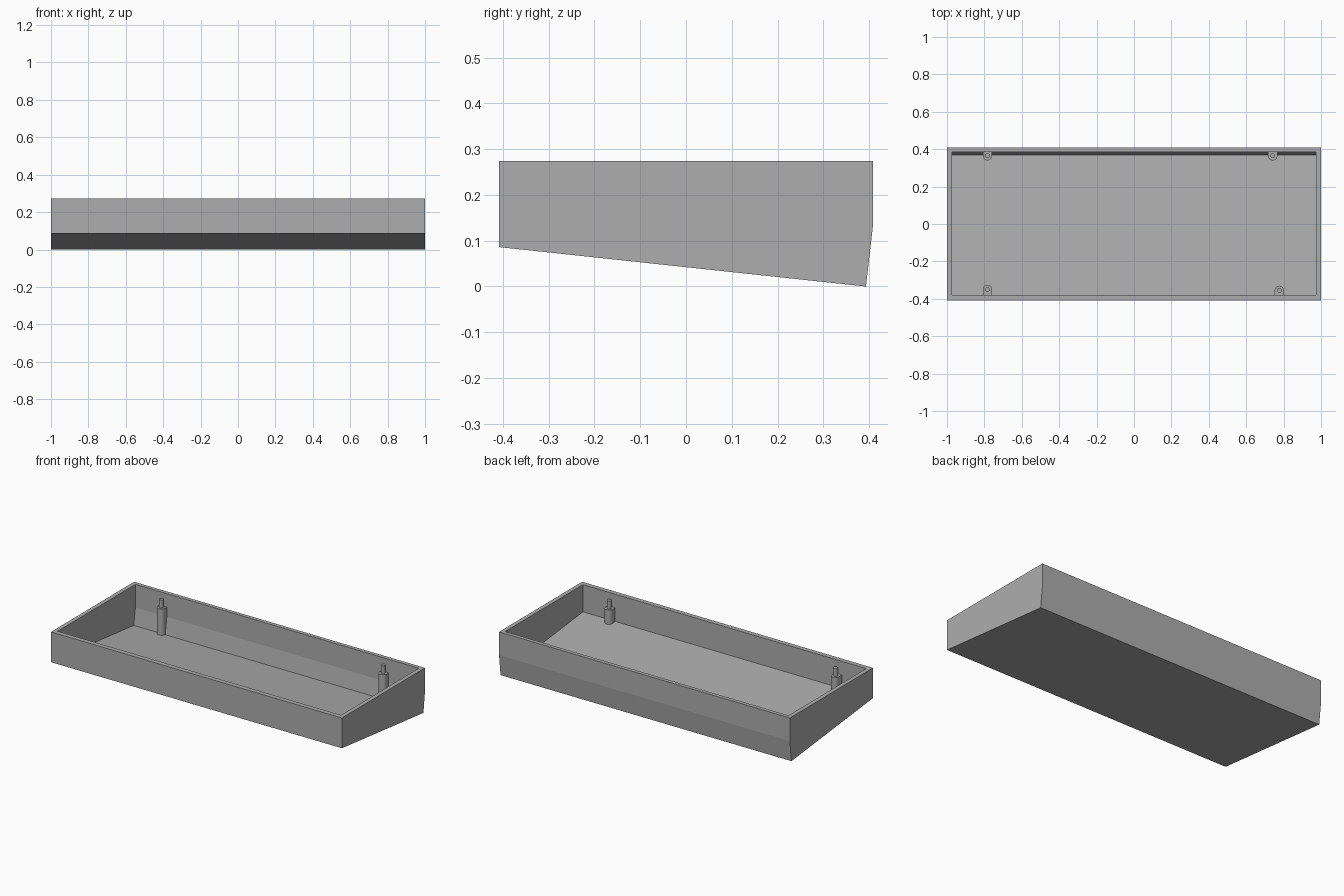
import bpy, bmesh, math

if "Cube" in bpy.data.objects:
    bpy.data.objects.remove(bpy.data.objects["Cube"])

grey = bpy.data.materials.new("plain grey")
grey.diffuse_color = (0.42, 0.42, 0.42, 1)
grey.use_nodes = True
grey.node_tree.nodes["Principled BSDF"].inputs["Base Color"].default_value = grey.diffuse_color

# y,z side profiles: outside of the case and inside of the cavity (rim last two)
OUTER = [(-0.408, 0.274), (-0.408, 0.086), (0.393, 0.0), (0.408, 0.13), (0.408, 0.274)]
INNER = [(-0.379, 0.274), (-0.379, 0.105), (0.368, 0.025), (0.384, 0.13), (0.384, 0.274)]
HALF_OUT, HALF_IN = 1.0, 0.974


def finish(bm, name):
    bmesh.ops.recalc_face_normals(bm, faces=bm.faces[:])
    mesh = bpy.data.meshes.new(name)
    bm.to_mesh(mesh)
    bm.free()
    mesh.materials.append(grey)
    obj = bpy.data.objects.new(name, mesh)
    bpy.context.collection.objects.link(obj)
    return obj


def shell(bm, profile, half):
    """Extruded profile, open at the top; returns the four rim corners."""
    left = [bm.verts.new((-half, y, z)) for y, z in profile]
    right = [bm.verts.new((half, y, z)) for y, z in profile]
    bm.faces.new(left)
    bm.faces.new(right)
    for i in range(len(profile) - 1):
        bm.faces.new((left[i], left[i + 1], right[i + 1], right[i]))
    return [left[0], right[0], right[-1], left[-1]]


# Wedge-shaped tray: outer skin, cavity skin and flat rim
bm = bmesh.new()
outer_rim = shell(bm, OUTER, HALF_OUT)
inner_rim = shell(bm, INNER, HALF_IN)
for i in range(4):
    j = (i + 1) % 4
    bm.faces.new((outer_rim[i], outer_rim[j], inner_rim[j], inner_rim[i]))
finish(bm, "case_tray")


def floor_z(y):
    return 0.105 + (y + 0.379) * (0.025 - 0.105) / (0.368 + 0.379)


def prism(bm, outline, bottom, top):
    """Upright prism whose base follows the given height function."""
    low = [bm.verts.new((x, y, bottom(y))) for x, y in outline]
    high = [bm.verts.new((x, y, top)) for x, y in outline]
    bm.faces.new(low)
    bm.faces.new(high)
    for i in range(len(outline)):
        j = (i + 1) % len(outline)
        bm.faces.new((low[i], low[j], high[j], high[i]))


def standoff(name, x, y, wall_y):
    """D-shaped post joined to the wall, with a round locating pin on top."""
    r, pin_r, n = 0.025, 0.013, 20
    side = 1 if wall_y < 0 else -1
    arc = [(x + r * math.cos(math.pi * k / n), y + side * r * math.sin(math.pi * k / n))
           for k in range(n + 1)]
    pin = [(x + pin_r * math.cos(math.tau * k / n), y + pin_r * math.sin(math.tau * k / n))
           for k in range(n)]
    bm = bmesh.new()
    prism(bm, arc + [(x - r, wall_y), (x + r, wall_y)], lambda v: floor_z(v) - 0.005, 0.19)
    prism(bm, pin, lambda v: 0.19, 0.24)
    obj = finish(bm, name)
    bpy.context.view_layer.objects.active = obj
    obj.select_set(True)
    bpy.ops.object.shade_smooth_by_angle(angle=math.radians(35))
    obj.select_set(False)


# Four lid supports
standoff("back_left_post", -0.783, 0.365, 0.386)
standoff("back_right_post", 0.742, 0.365, 0.386)
standoff("front_left_post", -0.783, -0.35, -0.381)
standoff("front_right_post", 0.777, -0.355, -0.381)
